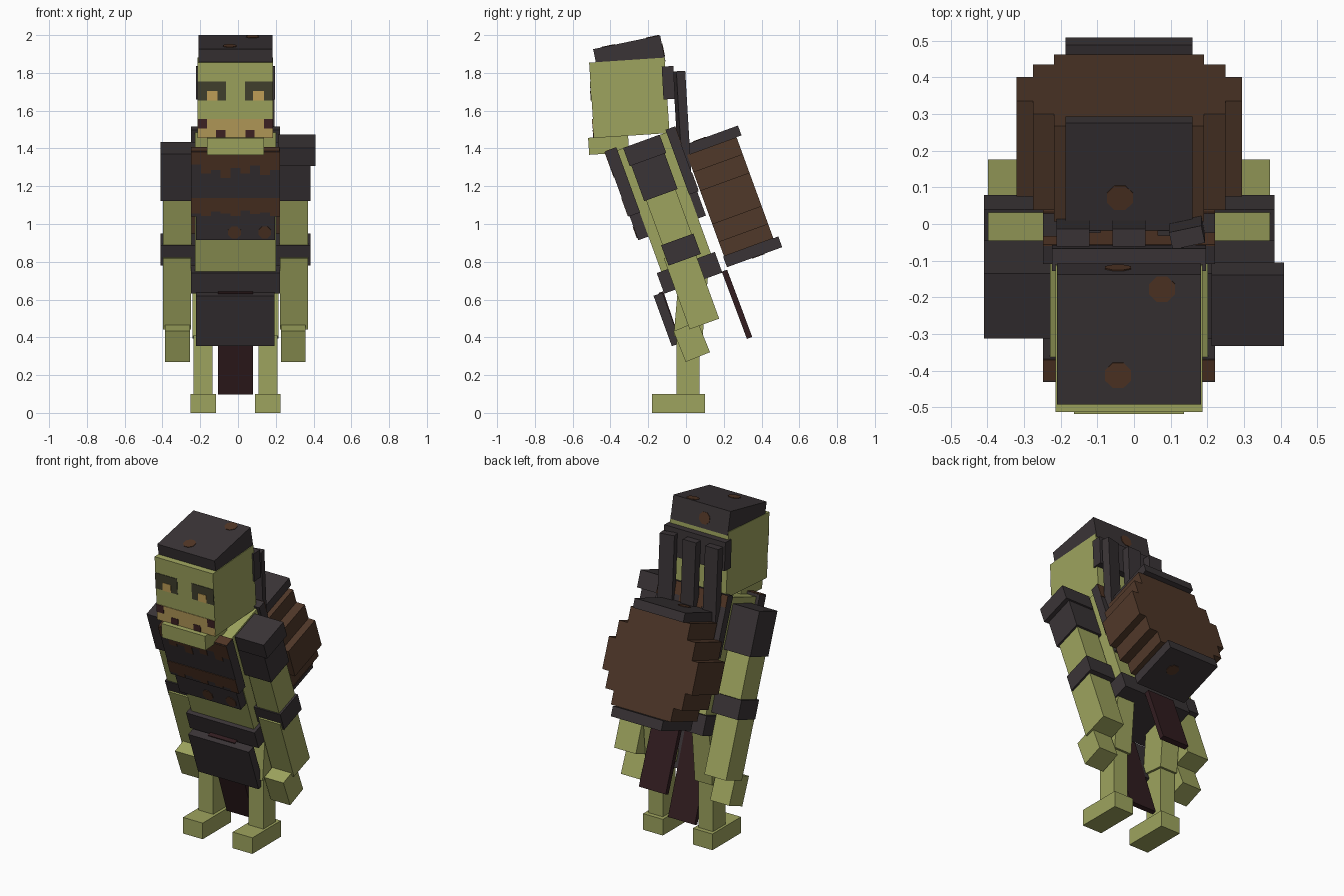
import bpy, bmesh, math
from mathutils import Matrix, Vector

if "Cube" in bpy.data.objects:
    bpy.data.objects.remove(bpy.data.objects["Cube"])

def mat(name, r, g, b):
    lin = [((c / 255 + 0.055) / 1.055) ** 2.4 if c > 10 else c / 3294 for c in (r, g, b)]
    m = bpy.data.materials.new(name)
    m.diffuse_color = (*lin, 1)
    m.use_nodes = True
    m.node_tree.nodes["Principled BSDF"].inputs["Base Color"].default_value = m.diffuse_color
    return m

SKIN = mat("green_skin", 158, 164, 94)
IRON = mat("dark_iron", 58, 52, 54)
WOOD = mat("brown_wood", 80, 56, 41)
RUST = mat("rust", 82, 54, 38)
CLOTH = mat("maroon_cloth", 50, 29, 32)
MUZZLE = mat("tan_muzzle", 180, 154, 88)
EYE = mat("yellow_eye", 196, 162, 88)
SOCKET = mat("eye_shadow", 66, 64, 46)
NOSTRIL = mat("dark_mouth", 62, 34, 36)

MID = -0.0135  # body centre line in x

def frame(y, z, deg):
    """Local frame leaning about x: local y is backward, local z is up."""
    return Matrix.Translation((MID, y, z)) @ Matrix.Rotation(math.radians(deg), 4, 'X')

def finish(name, bm, fr, m):
    me = bpy.data.meshes.new(name)
    bm.to_mesh(me)
    bm.free()
    me.materials.append(m)
    ob = bpy.data.objects.new(name, me)
    ob.matrix_world = fr
    bpy.context.collection.objects.link(ob)
    return ob

def box(name, fr, x, y, z, m):
    """Box from ranges x, y, z in the frame."""
    bm = bmesh.new()
    bmesh.ops.create_cube(bm, size=1)
    for v in bm.verts:
        v.co = Vector([(a + b) / 2 + c * (b - a) for (a, b), c in zip((x, y, z), v.co)])
    return finish(name, bm, fr, m)

def spot(name, fr, pos, axis, r, m=RUST):
    """Thin octagonal stain lying on a face."""
    bm = bmesh.new()
    bmesh.ops.create_cone(bm, cap_ends=True, segments=8, radius1=r, radius2=r, depth=0.006)
    rot = Matrix.Rotation(math.radians(22.5), 4, 'Z')
    if axis == 'y':
        rot = Matrix.Rotation(math.radians(90), 4, 'X') @ rot
    return finish(name, bm, fr @ Matrix.Translation(pos) @ rot, m)

# Head, jaw and cap
H = frame(-0.30, 1.668, 3.8)
box("head", H, (-.2, .2), (-.2, .2), (-.2, .2), SKIN)
box("jaw", H, (-.15, .15), (-.232, -.02), (-.287, -.197), SKIN)
C = frame(-0.30, 1.893, 11.8)
box("cap", C, (-.196, .196), (-.181, .181), (-.071, .071), IRON)
for x, y in ((.09, .14), (-.03, -.1)):
    spot("cap_stain", C, (x, y, .071), 'z', .038)
spot("cap_back_stain", C, (-.03, .181, -.01), 'y', .038)

# Painted face
F = (-.203, -.196)
box("muzzle", H, (-.199, .199), F, (-.199, -.1), MUZZLE)
for s in (-1, 1):
    def face(name, a, b, z, m, lift):
        box(name, H, tuple(sorted((s * a, s * b))), (F[0] - lift, F[1]), z, m)
    face("eye_socket", .05, .2, (0, .1), SOCKET, 0)
    face("eye", .094, .15, (0, .05), EYE, .002)
    face("mouth_corner", .15, .199, (-.148, -.1), NOSTRIL, .002)
    face("tooth_gap", .052, .102, (-.199, -.158), NOSTRIL, .002)

# Hair band and braids
box("hair_band", frame(-.093, 1.748, 3), (-.21, .21), (-.031, .031), (-.087, .087), IRON)
B = frame(-.016, 1.455, 3.4)
for x, yaw in ((-.153, 0), (0, 0), (.158, 12)):
    fr = B @ Matrix.Translation((x, 0, 0)) @ Matrix.Rotation(math.radians(yaw), 4, 'Z')
    box("braid", fr, (-.045, .045), (-.024, .024), (-.355, .355), IRON)

# Leaning torso with armour
T = frame(0.02, 0.742, 20)
box("torso", T, (-.215, .215), (-.14, .14), (0, .74), SKIN)
box("belt", T, (-.235, .235), (-.165, .162), (-.058, .058), IRON)
for name, y0, y1 in (("chest", -.203, -.138), ("back", .138, .19)):
    box(name + "_plate", T, (-.235, .235), (y0, y1), (.39, .755), IRON)
    lo = (y0 + .006, y1) if y0 < 0 else (y0, y1 - .006)
    box(name + "_plate_lower", T, (-.21, .21), lo, (.255, .40), IRON)

# Rust running down the chest and back plates in uneven drips
top_drips = (.07, .12, .10, .145, .09, .12, .075, .13, .10)
low_drips = (.085, .10, .075, .085, .10, .07, .09, .08, .10)
w = .47 / len(top_drips)
for face_y in (-.203, .19):
    for i, (d, e) in enumerate(zip(top_drips, low_drips)):
        x = (-.235 + i * w, -.235 + (i + 1) * w)
        y = (face_y - .003, face_y + .003)
        box("rust_upper", T, x, y, (.755 - d, .754), RUST)
        box("rust_lower", T, x, y, (.495 - e, .495), RUST)
for x in (-.005, .155):
    spot("rust_spot", T, (x, -.198, .30), 'y', .036)
box("plate_edge_rust", T, (-.234, .234), (-.2, -.14), (.75, .758), RUST)

# Arms, mirrored about the centre line
A = frame(-0.167, 1.247, 20)
for s in (-1, 1):
    side = "right" if s > 0 else "left"
    def limb(name, a, b, y, z, m):
        box(side + "_" + name, A, tuple(sorted((s * a, s * b))), y, z, m)
    limb("upper_arm", .232, .384, (-.083, .083), (-.42, 0), SKIN)
    limb("shoulder_guard", .215, .396, (-.094, .094), (-.1, .165), IRON)
    limb("elbow_cuff", .21, .396, (-.09, .092), (-.465, -.35), IRON)
    limb("forearm", .235, .384, (-.1, .066), (-.82, -.42), SKIN)
    hx = tuple(sorted((s * .24, s * .372)))
    box(side + "_hand", frame(.03, .377, 22), hx, (-.069, .069), (-.088, .088), SKIN)
box("shoulder_pad", A, (.225, .423), (-.103, .103), (.1, .203), IRON)

# Legs
for s in (-1, 1):
    side = "right" if s > 0 else "left"
    def leg(name, fr, a, b, y, z):
        box(side + "_" + name, fr, tuple(sorted((s * a, s * b))), y, z, SKIN)
    leg("foot", frame(0, 0, 0), .103, .238, (-.18, .1), (0, .1))
    leg("shin", frame(0, 0, 0), .122, .222, (-.05, .072), (.09, .46))
    leg("thigh", frame(.03, .6, -5), .108, .228, (-.078, .075), (-.2, .2))

# Loin guard and hanging cloths
box("loin_guard", frame(-.1, .495, 20), (-.208, .208), (-.025, .025), (-.142, .142), IRON)
box("front_cloth", frame(-.04, .37, 19), (-.092, .092), (-.013, .013), (-.285, .285), CLOTH)
box("back_cloth", frame(.27, .575, 20.5), (-.092, .092), (-.015, .015), (-.19, .19), CLOTH)

# Stepped barrel carried on the back
bands = ((.02, .1, .205), (.1, .2, .2625), (.2, .39, .3075), (.39, .495, .2625), (.495, .59, .205))
for z0, z1, hw in bands:
    box("barrel_band", T, (-hw, hw), (.2, .478), (z0, z1), WOOD)
for z0, z1 in ((.59, .645), (-.04, .02)):
    box("barrel_lid", T, (-.173, .173), (.195, .506), (z0, z1), IRON)
spot("lid_stain", T, (-.025, .29, .645), 'z', .038)
spot("lid_stain_below", T, (.05, .37, -.04), 'z', .038)
